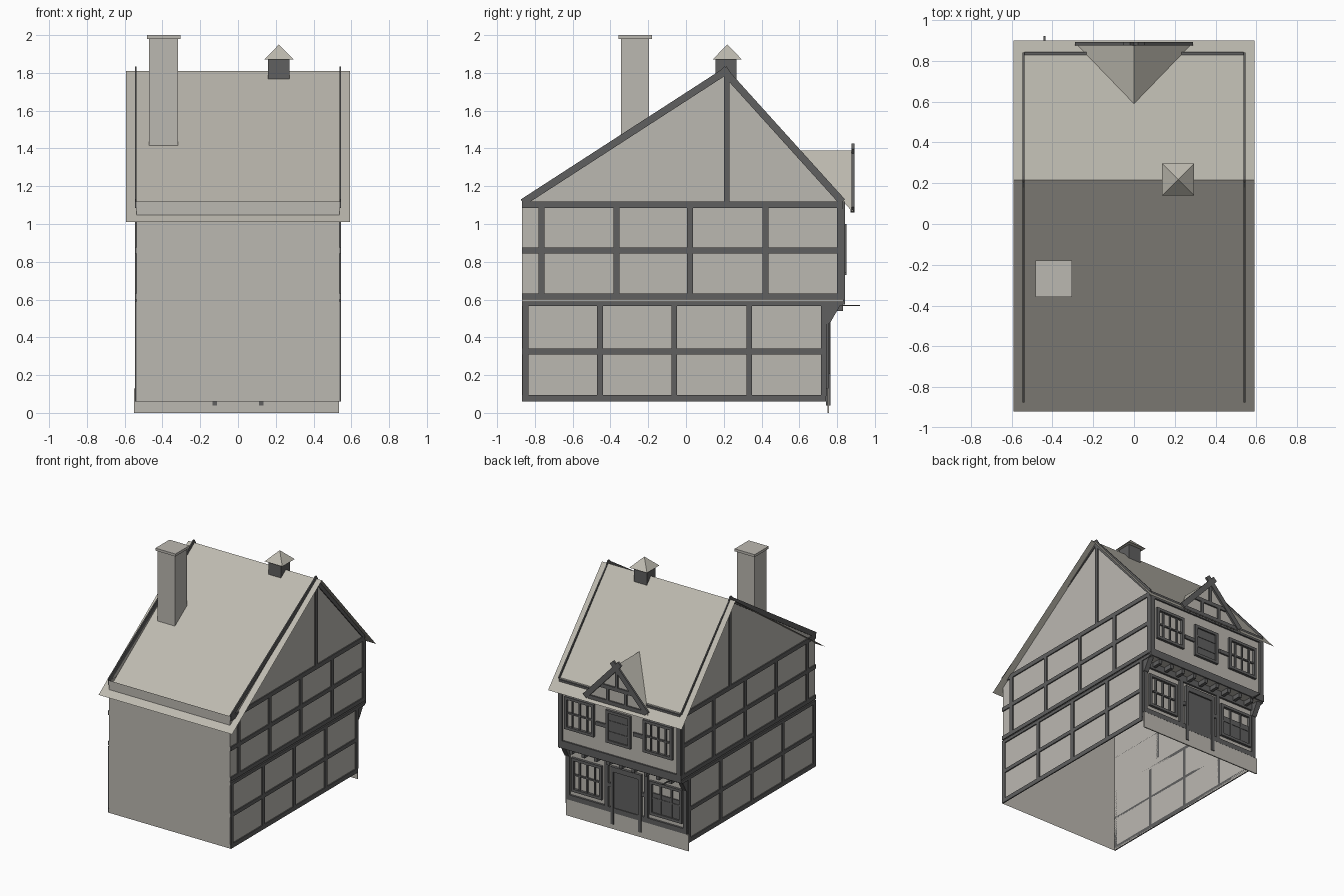
import bpy, bmesh
from mathutils import Vector

if "Cube" in bpy.data.objects:
    bpy.data.objects.remove(bpy.data.objects["Cube"])


def material(name, rgb):
    m = bpy.data.materials.new(name)
    m.diffuse_color = (*rgb, 1)
    m.use_nodes = True
    m.node_tree.nodes["Principled BSDF"].inputs["Base Color"].default_value = m.diffuse_color
    return m


PLASTER = material("grey plaster", (0.50, 0.48, 0.44))
TILE = material("pale roof", (0.51, 0.49, 0.43))
TIMBER = material("dark timber", (0.115, 0.115, 0.115))


def finish(name, bm, mat):
    me = bpy.data.meshes.new(name)
    bm.to_mesh(me)
    bm.free()
    me.materials.append(mat)
    ob = bpy.data.objects.new(name, me)
    bpy.context.collection.objects.link(ob)
    return ob


def sheets(name, polys, mat):
    """Thin open surfaces, one polygon each."""
    bm = bmesh.new()
    for p in polys:
        bm.faces.new([bm.verts.new(v) for v in p])
    return finish(name, bm, mat)


def add_box(bm, x0, x1, y0, y1, z0, z1):
    vs = bmesh.ops.create_cube(bm, size=1)["verts"]
    for v in vs:
        v.co = ((x0 + x1) / 2 + v.co.x * (x1 - x0),
                (y0 + y1) / 2 + v.co.y * (y1 - y0),
                (z0 + z1) / 2 + v.co.z * (z1 - z0))


def boxes(name, items, mat=TIMBER):
    bm = bmesh.new()
    for b in items:
        add_box(bm, *b)
    return finish(name, bm, mat)


def plates(name, pts, axis, lo, hi, mat=TIMBER):
    """Extrude a 2D outline along x (points y,z) or y (points x,z)."""
    bm = bmesh.new()
    put = (lambda a, b, t: (t, a, b)) if axis == "x" else (lambda a, b, t: (a, t, b))
    f = bm.faces.new([bm.verts.new(put(a, b, lo)) for a, b in pts])
    ext = bmesh.ops.extrude_face_region(bm, geom=[f])
    d = Vector(put(0, 0, hi - lo))
    bmesh.ops.translate(bm, vec=d, verts=[g for g in ext["geom"] if isinstance(g, bmesh.types.BMVert)])
    bmesh.ops.recalc_face_normals(bm, faces=bm.faces)
    return finish(name, bm, mat)


def beam(name, p, q, w, axis, lo, hi):
    """Sloping beam whose upper edge runs from p to q."""
    p, q = Vector(p), Vector(q)
    d = (q - p).normalized()
    n = Vector((d.y, -d.x))
    if n.y > 0:
        n = -n
    return plates(name, [p, q, q + n * w, p + n * w], axis, lo, hi)


W, YF, YL, YU = 0.537, -0.867, 0.742, 0.83   # half width, front, lower and upper facade

# wall shells, open underneath
outline = [(YF, .06), (YL, .06), (YL, .575), (YU, .575), (YU, 1.10), (.215, 1.79), (YF, 1.09)]
for s, side in ((-1, "left"), (1, "right")):
    sheets(side + "_gable_wall", [[(s * W, y, z) for y, z in outline[::s]]], PLASTER)


def across(y0, z0, y1, z1, w=W):
    return [(-w, y0, z0), (w, y0, z0), (w, y1, z1), (-w, y1, z1)]


sheets("plain_front_wall", [across(YF, .06, YF, 1.12)], PLASTER)
sheets("facade_walls", [across(YL, .575, YL, .06), across(YU, .575, YL, .575),
                        across(YU, 1.13, YU, .575)], PLASTER)
boxes("plinth", [(-.55, .535, .748, .757, 0, .13)], PLASTER)

# main roof
sheets("roof", [across(-.92, 1.01, .217, 1.81, .592), across(.217, 1.81, .90, 1.04, .592)], TILE)

# side framing
for s, side in ((-1, "left"), (1, "right")):
    x0, x1 = sorted((s * W, s * (W + .009)))
    parts = [(YF, YL, .06, .095), (YF, YL, .31, .34), (YF, YU, .565, .59),
             (YF, YU + .01, .60, .632), (YF, YU, .843, .875), (YF, YU, 1.085, 1.12),
             (.202, .23, 1.12, 1.79)]
    parts += [(y, y + .03, .09, .57) for y in (-.865, -.47, -.077, .32, .715)]
    parts += [(y, y + .032, .63, 1.09) for y in (-.78, -.385, .005, .405, .80)]
    boxes(side + "_side_framing", [(x0, x1, *p) for p in parts])
    beam(side + "_long_rake", (-.875, 1.13), (.215, 1.835), .038, "x", x0, x1)
    beam(side + "_short_rake", (.205, 1.835), (.842, 1.13), .038, "x", x0, x1)
    # corner bracket under the jetty
    b0, b1 = sorted((s * .50, s * .54))
    plates(side + "_jetty_bracket", [(.745, .47), (.765, .48), (.82, .575), (.745, .575)], "x", b0, b1)

# facade framing
lo, up = (YL, YL + .016), (YU, YU + .013)
boxes("lower_facade_framing",
      [(-W, W, *lo, .13, .17), (-W, W, *lo, .525, .575)] +
      [(x - .016, x + .016, *lo, .15, .55) for x in (-.52, -.175, .175, .52)] +
      [(s * .16 - .03, s * .16 + .03, *lo, .33, .36) for s in (-1, 1)])
boxes("upper_facade_framing",
      [(-W - .008, W + .008, *up, .575, .635), (-W, W, *up, 1.07, 1.12)] +
      [(x - .018, x + .018, *up, .62, 1.08) for x in (-.525, .525)] +
      [(s * .165 - .045, s * .165 + .045, *up, .84, .87) for s in (-1, 1)])
boxes("jetty_joists", [(x / 100 - .013, x / 100 + .013, YL, YU, .54, .575) for x in range(-44, 45, 11)])


def window(name, cx, cz, w, h, y, cols, rows):
    x0, x1, z0, z1, t = cx - w / 2, cx + w / 2, cz - h / 2, cz + h / 2, .022
    parts = [(x0, x0 + t, y, y + .02, z0, z1), (x1 - t, x1, y, y + .02, z0, z1),
             (x0, x1, y, y + .02, z0, z0 + t), (x0, x1, y, y + .02, z1 - t, z1)]
    for i in range(1, cols):
        c = x0 + w * i / cols
        parts.append((c - .006, c + .006, y, y + .013, z0, z1))
    for i in range(1, rows):
        c = z0 + h * i / rows
        parts.append((x0, x1, y, y + .013, c - .006, c + .006))
    boxes(name, parts)


window("lower_window", .35, .34, .27, .27, YL, 4, 2)
window("shop_window", -.35, .34, .29, .27, YL, 3, 2)
boxes("shop_window_shutter", [(-.48, -.22, YL, YL + .009, .22, .38)])
window("upper_window_a", .355, .87, .26, .26, YU, 4, 2)
window("upper_window_b", -.34, .87, .26, .26, YU, 4, 2)
window("shutter_frame", .01, .86, .22, .26, YU, 1, 3)
boxes("shutter_panel", [(-.09, .11, YU, YU + .009, .74, .98)])

# door
boxes("door_panel", [(-.11, .11, YL, YL + .01, .13, .46)])
boxes("door_frame", [(-.135, -.11, YL, YL + .022, .04, .50), (.11, .135, YL, YL + .022, .04, .50),
                     (-.135, .135, YL, YL + .022, .46, .50)])

# hanging rod above the shop window
boxes("hanging_rod", [(-.445, -.435, YU, .922, .565, .572)])

# dormer gable over the facade
ridge, tip = (0, .59, 1.39), (0, .885, 1.39)
sheets("dormer_roof", [[ridge, tip, (-.285, .885, 1.06)], [ridge, (.285, .885, 1.06), tip]], TILE)
sheets("dormer_face", [[(.26, .872, 1.07), (-.26, .872, 1.07), (0, .872, 1.38)]], PLASTER)
for s, side in ((-1, "left"), (1, "right")):
    beam(side + "_dormer_barge", (s * -.02, 1.425), (s * .29, 1.09), .042, "y", .876, .892)
boxes("dormer_framing", [(-.15, .15, .872, .884, 1.18, 1.21), (-.25, .25, .872, .884, 1.06, 1.09),
                         (-.012, .012, .872, .884, 1.2, 1.37)] +
      [(x - .012, x + .012, .872, .884, 1.08, 1.2) for x in (-.08, .08)])

# chimney
boxes("chimney", [(-.47, -.317, -.345, -.195, 1.35, 1.98), (-.482, -.305, -.357, -.18, 1.98, 2.0)], PLASTER)

# ridge turret
boxes("turret_body", [(.16, .272, .155, .267, 1.70, 1.87)])
c = [(.138, .14, 1.87), (.295, .14, 1.87), (.295, .297, 1.87), (.138, .297, 1.87)]
sheets("turret_cap", [[c[i], c[(i + 1) % 4], (.2165, .2185, 1.95)] for i in range(4)] + [c[::-1]], TILE)
